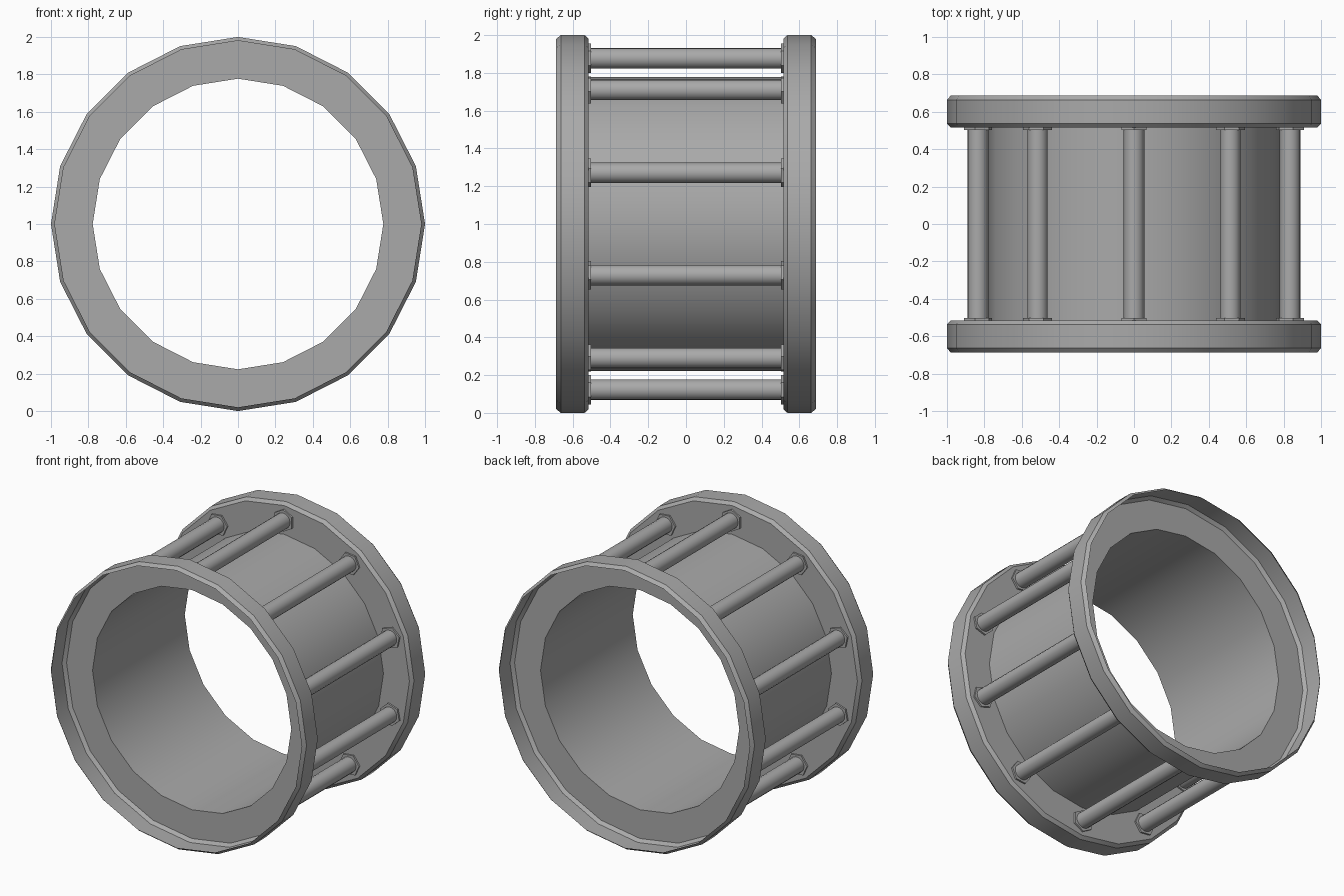
import bpy, math
from mathutils import Matrix

cube = bpy.data.objects.get("Cube")
if cube:
    bpy.data.objects.remove(cube, do_unlink=True)

steel = bpy.data.materials.new("grey steel")
steel.use_nodes = True
GREY = (0.4, 0.4, 0.4, 1)
steel.diffuse_color = GREY
steel.node_tree.nodes["Principled BSDF"].inputs["Base Color"].default_value = GREY

SIDES = 20
RODS = 10
BORE = 0.777
ROD_ORBIT = 0.877


def finish(name, verts, faces):
    mesh = bpy.data.meshes.new(name)
    mesh.from_pydata(verts, [], faces)
    mesh.materials.append(steel)
    obj = bpy.data.objects.new(name, mesh)
    bpy.context.collection.objects.link(obj)
    bpy.ops.object.select_all(action="DESELECT")
    obj.select_set(True)
    bpy.context.view_layer.objects.active = obj
    bpy.ops.object.mode_set(mode="EDIT")
    bpy.ops.mesh.select_all(action="SELECT")
    bpy.ops.mesh.normals_make_consistent(inside=False)
    bpy.ops.object.mode_set(mode="OBJECT")
    bpy.ops.object.shade_smooth_by_angle(angle=math.radians(30))
    return obj


def lathe(name, profile):
    """Spin an open (radius, y) profile about the level axis through z = 1."""
    n = len(profile)
    verts, faces = [], []
    for i in range(SIDES):
        a = math.tau * i / SIDES
        verts += [(r * math.sin(a), y, 1 + r * math.cos(a)) for r, y in profile]
        j = (i + 1) % SIDES
        faces += [(i * n + k, i * n + k + 1, j * n + k + 1, j * n + k)
                  for k in range(n - 1)]
    return finish(name, verts, faces)


def prism(name, sides, radius, y0, y1, angle):
    """Prism along y with a corner pointing away from the drum axis."""
    turn = Matrix.Translation((0, 0, 1)) @ Matrix.Rotation(angle, 4, "Y")
    corners = [math.tau * i / sides for i in range(sides)]
    verts = [(radius * math.sin(a), y, ROD_ORBIT + radius * math.cos(a))
             for y in (y0, y1) for a in corners]
    faces = [(i, (i + 1) % sides, sides + (i + 1) % sides, sides + i)
             for i in range(sides)]
    faces += [tuple(range(sides)), tuple(range(sides, 2 * sides))]
    obj = finish(name, verts, faces)
    obj.data.transform(turn)
    return obj


# Hollow end rings: inner flange and chamfered rim, open on the outer side
for label, s in (("front", -1), ("back", 1)):
    lathe(label + "_ring", [(BORE, s * 0.515), (0.98, s * 0.515), (1, s * 0.537),
                            (1, s * 0.663), (0.98, s * 0.687)])

# Thin drum wall between the flanges
lathe("drum_wall", [(BORE, -0.515), (BORE, 0.515)])

# Tie rods with a hexagonal nut at each end
for i in range(RODS):
    angle = math.tau * i / RODS
    prism(f"tie_rod_{i + 1}", 16, 0.055, -0.51, 0.51, angle)
    for label, s in (("front", -1), ("back", 1)):
        prism(f"{label}_nut_{i + 1}", 6, 0.078, s * 0.503, s * 0.515, angle)
